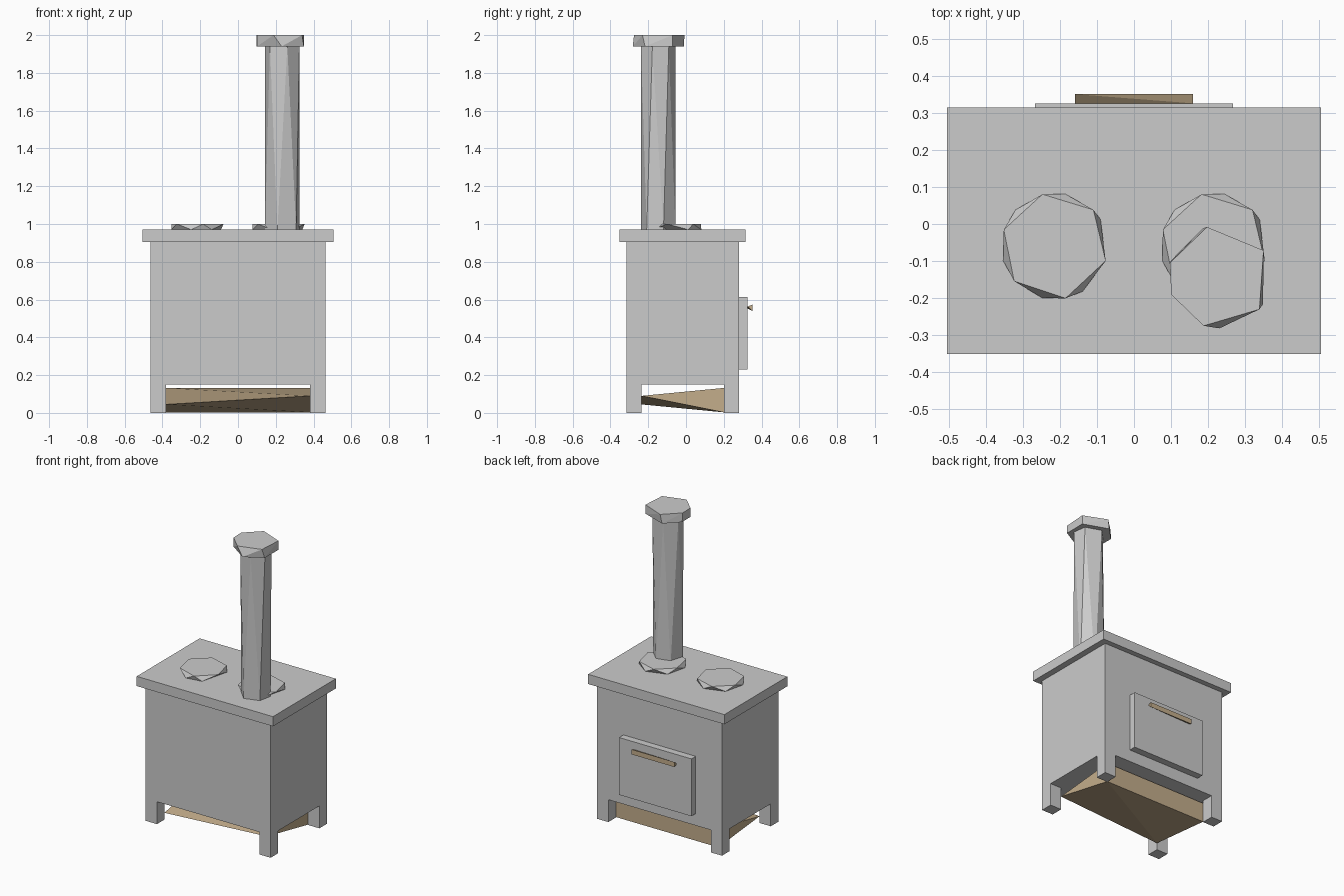
import bpy, bmesh
from math import radians, cos, sin

if "Cube" in bpy.data.objects:
    bpy.data.objects.remove(bpy.data.objects["Cube"])

wood = bpy.data.materials.new("wood")
wood.diffuse_color = (0.55, 0.42, 0.26, 1)
wood.use_nodes = True
wood.node_tree.nodes["Principled BSDF"].inputs["Base Color"].default_value = wood.diffuse_color


def hull(name, points, mat=None):
    """Faceted convex solid around a few points."""
    bm = bmesh.new()
    for p in points:
        bm.verts.new(p)
    bmesh.ops.convex_hull(bm, input=bm.verts)
    bmesh.ops.dissolve_limit(bm, angle_limit=radians(1), verts=bm.verts, edges=bm.edges)
    bmesh.ops.recalc_face_normals(bm, faces=bm.faces)
    me = bpy.data.meshes.new(name)
    bm.to_mesh(me)
    bm.free()
    ob = bpy.data.objects.new(name, me)
    bpy.context.collection.objects.link(ob)
    if mat:
        me.materials.append(mat)
    return ob


def box(name, x, y, z):
    return hull(name, [(a, b, c) for a in x for b in y for c in z])


def twisted(name, cx, cy, r, z0, z1, low, high):
    """Six-sided drum whose lower and upper rings have different corner angles."""
    pts = [(cx + r * cos(radians(a)), cy + r * sin(radians(a)), z)
           for z, ring in ((z0, low), (z1, high)) for a in ring]
    return hull(name, pts)


def wedge(name, hx, y0, y1, z0, z1, left, right):
    """Block with a full rear face, narrowing to a slanted edge at y0."""
    pts = [(-hx, y0, left), (hx, y0, right)]
    pts += [(x, y1, z) for x in (-hx, hx) for z in (z0, z1)]
    return hull(name, pts, wood)


# Stove body, top plate and legs
box("stove_body", (-0.463, 0.463), (-0.316, 0.28), (0.15, 0.905))
box("top_plate", (-0.505, 0.505), (-0.351, 0.315), (0.905, 0.97))
for side, sx in (("left", -1), ("right", 1)):
    for end, y in (("front", (-0.316, -0.236)), ("rear", (0.2, 0.28))):
        box(f"{end}_{side}_leg", (sx * 0.38, sx * 0.463), y, (0, 0.15))

# Oven door and its handle
box("oven_door", (-0.268, 0.268), (0.28, 0.326), (0.23, 0.614))
wedge("door_handle", 0.16, 0.326, 0.351, 0.54, 0.573, 0.552, 0.563)

# Wedge-shaped wooden tray under the body
wedge("wood_tray", 0.38, -0.236, 0.2, 0.003, 0.132, 0.045, 0.09)

# Hotplates
for side, x in (("left", -0.215), ("right", 0.215)):
    twisted(f"{side}_hotplate", x, -0.06, 0.144, 0.97, 1.0,
            (78, 137, 196, 257, -58, 30), (103, 43, -16, -78, -139, 162))

# Chimney pipe and cap
twisted("chimney_pipe", 0.235, -0.147, 0.095, 0.97, 1.94,
        (-106, -40, 17, 74, 134, 194), (-74, -19, 36, 106, 166, 226))
twisted("chimney_cap", 0.231, -0.143, 0.139, 1.94, 2.0,
        (162, 109, 31, -32, -90, -160), (164, 104, 31, -39, -108, -160))
